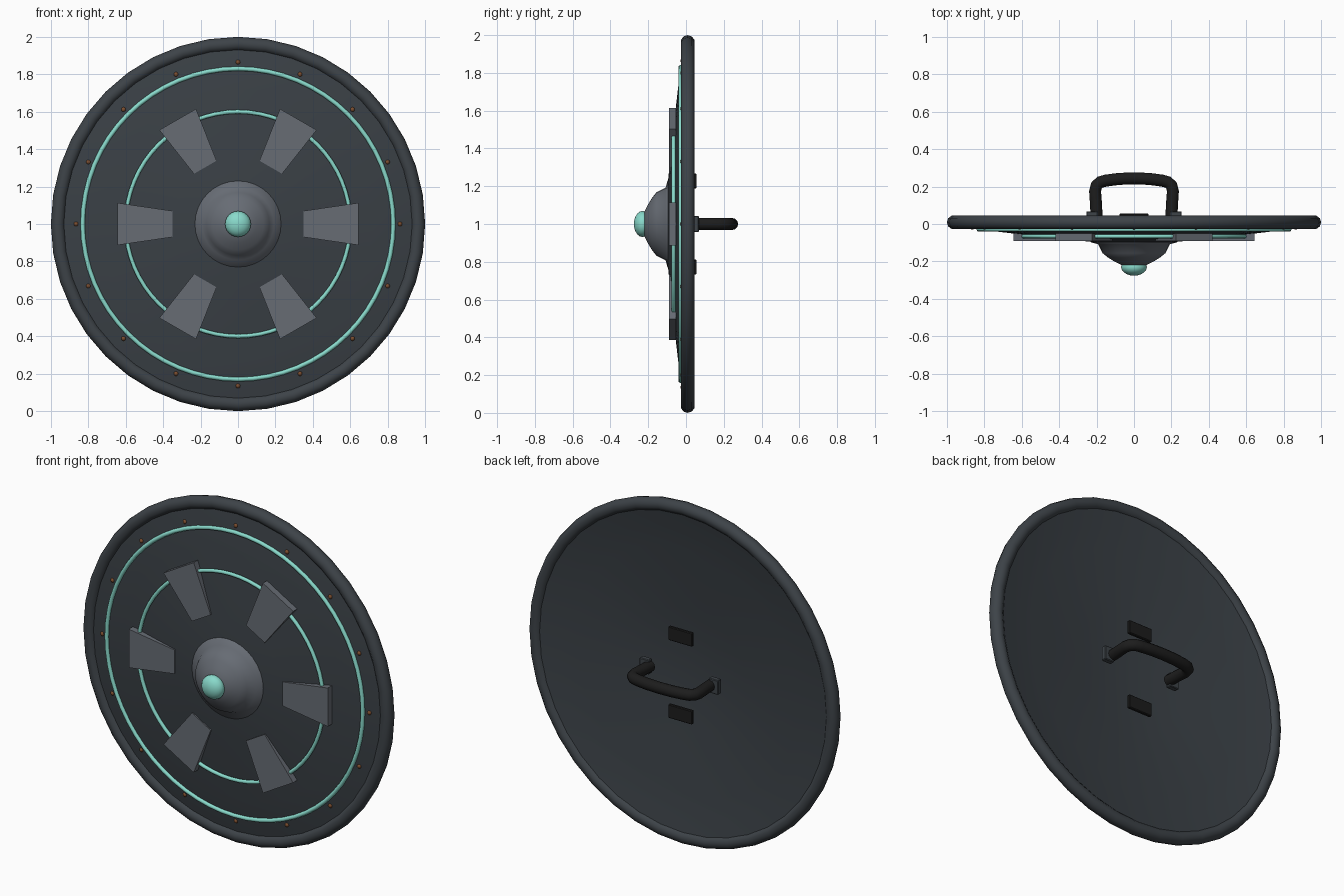
import bpy, bmesh, math
from mathutils import Matrix, Vector

if "Cube" in bpy.data.objects:
    bpy.data.objects.remove(bpy.data.objects["Cube"])


def material(name, rgb):
    m = bpy.data.materials.new(name)
    m.diffuse_color = (*rgb, 1)
    m.use_nodes = True
    m.node_tree.nodes["Principled BSDF"].inputs["Base Color"].default_value = m.diffuse_color
    return m


DARK = material("dark_iron", (0.042, 0.051, 0.060))
RIM = material("rim_iron", (0.047, 0.056, 0.065))
STEEL = material("grey_steel", (0.135, 0.150, 0.175))
TEAL = material("teal_glow", (0.25, 0.70, 0.60))
BLACK = material("black_leather", (0.012, 0.012, 0.012))
RUST = material("copper", (0.20, 0.075, 0.028))


def finish(bm, name, mat, angle=None):
    bmesh.ops.recalc_face_normals(bm, faces=bm.faces)
    me = bpy.data.meshes.new(name)
    bm.to_mesh(me)
    bm.free()
    ob = bpy.data.objects.new(name, me)
    bpy.context.collection.objects.link(ob)
    me.materials.append(mat)
    if angle:
        bpy.ops.object.select_all(action='DESELECT')
        bpy.context.view_layer.objects.active = ob
        ob.select_set(True)
        bpy.ops.object.shade_smooth_by_angle(angle=math.radians(angle))
    return ob


def lathe(name, profile, mat, segs=48, closed=False, angle=35):
    """Spin (radius, y) points around the shield's axis at z = 1."""
    bm = bmesh.new()
    rings = []
    for r, y in profile:
        if r == 0:
            rings.append([bm.verts.new((0, y, 1))] * segs)
        else:
            rings.append([bm.verts.new((r * math.cos(a), y, 1 + r * math.sin(a)))
                          for a in (2 * math.pi * i / segs for i in range(segs))])
    pairs = list(zip(rings, rings[1:]))
    if closed:
        pairs.append((rings[-1], rings[0]))
    for p, q in pairs:
        for i in range(segs):
            j = (i + 1) % segs
            bm.faces.new(list(dict.fromkeys((p[i], p[j], q[j], q[i]))))
    return finish(bm, name, mat, angle)


def torus(name, major, minor, y, mat, segs, sides):
    pts = [(major + minor * math.cos(a), y + minor * math.sin(a))
           for a in (2 * math.pi * i / sides for i in range(sides))]
    return lathe(name, pts, mat, segs, True, 60)


def box(name, centre, size, mat):
    bm = bmesh.new()
    bmesh.ops.create_cube(bm, size=1, matrix=Matrix.Translation(centre) @ Matrix.Diagonal((*size, 1)))
    bmesh.ops.bevel(bm, geom=bm.edges[:], offset=0.004, segments=1, affect='EDGES')
    return finish(bm, name, mat)


# Shield body: shallow domed shell, hollow at the back
front = [(0, -0.105), (0.2, -0.098), (0.35, -0.083), (0.5, -0.068),
         (0.6, -0.056), (0.72, -0.042), (0.83, -0.027), (0.95, -0.005)]
lathe("shield_body", front + [(r, y + 0.035) for r, y in front[::-1]], DARK)
torus("outer_rim", 0.9625, 0.0375, 0.009, RIM, 40, 10)

# Glowing rings
torus("outer_glow_ring", 0.83, 0.012, -0.029, TEAL, 64, 8)
torus("inner_glow_ring", 0.6, 0.011, -0.066, TEAL, 64, 8)

# Central boss with a flattened orb
lathe("boss", [(0.232, -0.08), (0.23, -0.098), (0.192, -0.108), (0.168, -0.156),
               (0.138, -0.18), (0.1, -0.203), (0.06, -0.223), (0, -0.23)], STEEL, 32, angle=120)
orb = [(0.069 * math.sin(t), -0.230 - 0.046 * math.cos(t))
       for t in (math.pi * i / 10 for i in range(11))]
orb[0], orb[-1] = (0, -0.276), (0, -0.184)
lathe("boss_orb", orb, TEAL, 24, angle=60)

# Six wedge plates around the boss
for k in range(6):
    bm = bmesh.new()
    outline = [(0.35, -0.07), (0.645, -0.113), (0.645, 0.113), (0.35, 0.07)]
    base = bm.faces.new([bm.verts.new((r, -0.052, w)) for r, w in outline])
    ext = bmesh.ops.extrude_face_region(bm, geom=[base])["geom"]
    bmesh.ops.translate(bm, vec=(0, -0.038, 0), verts=[v for v in ext if isinstance(v, bmesh.types.BMVert)])
    bm.transform(Matrix.Translation((0, 0, 1)) @ Matrix.Rotation(k * math.pi / 3, 4, 'Y'))
    finish(bm, f"wedge_plate_{k + 1}", STEEL)

# Sixteen rivets near the rim
for k in range(16):
    a = k * math.pi / 8
    bm = bmesh.new()
    bmesh.ops.create_uvsphere(bm, u_segments=10, v_segments=6, radius=0.013)
    bm.transform(Matrix.Translation((0.865 * math.cos(a), -0.017, 1 + 0.865 * math.sin(a))))
    finish(bm, f"rivet_{k + 1}", RUST, 60)

# Back: grip tube swept along a mirrored path
half = [(0.2, 0.045), (0.204, 0.12), (0.208, 0.175), (0.2, 0.207), (0.18, 0.224),
        (0.15, 0.232), (0.08, 0.241)]
path = [(-x, y) for x, y in half] + [(0, 0.244)] + half[::-1]
bm = bmesh.new()
rings = []
for i, (x, y) in enumerate(path):
    a, b = path[max(i - 1, 0)], path[min(i + 1, len(path) - 1)]
    t = Vector((b[0] - a[0], b[1] - a[1], 0)).normalized()
    n = Vector((-t.y, t.x, 0))
    rings.append([bm.verts.new(Vector((x, y, 1)) + 0.032 * (n * math.cos(s) + Vector((0, 0, math.sin(s)))))
                  for s in (2 * math.pi * k / 12 for k in range(12))])
for p, q in zip(rings, rings[1:]):
    for k in range(12):
        bm.faces.new((p[k], p[(k + 1) % 12], q[(k + 1) % 12], q[k]))
bm.faces.new(rings[0])
bm.faces.new(rings[-1])
finish(bm, "grip", BLACK, 50)

# Grip brackets and arm pads
for side, s in (("left", -1), ("right", 1)):
    box(f"grip_bracket_{side}", (s * 0.224, 0.052, 1), (0.062, 0.032, 0.085), RIM)
for level, z in (("upper", 1.228), ("lower", 0.772)):
    box(f"arm_pad_{level}", (0, 0.046, z), (0.156, 0.02, 0.08), BLACK)
